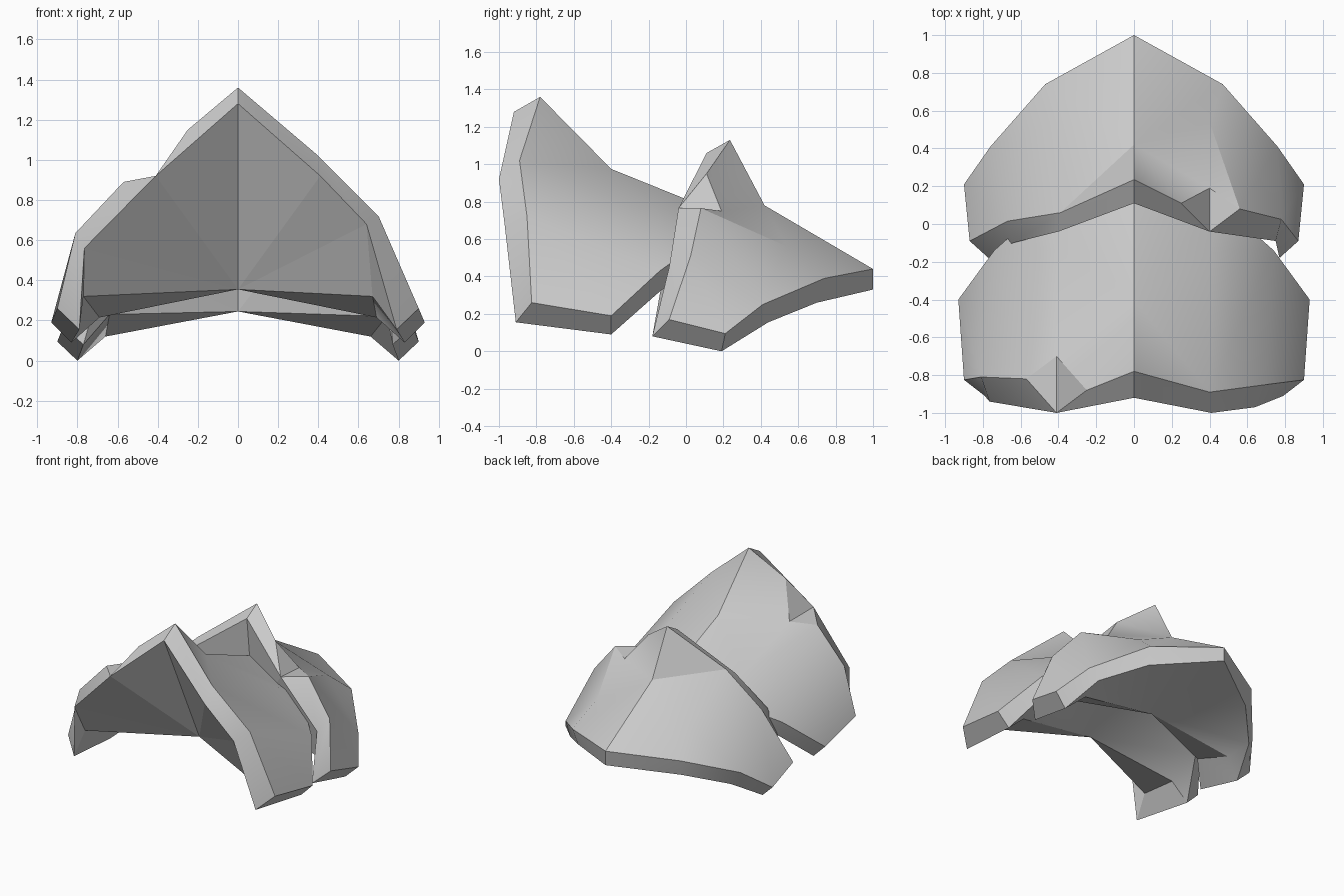
import bpy
import bmesh
import math
from mathutils import Vector

cube = bpy.data.objects.get("Cube")
if cube:
    bpy.data.objects.remove(cube, do_unlink=True)

# Plain grey metal
metal = bpy.data.materials.new("grey metal")
metal.use_nodes = True
GREY = (0.6, 0.6, 0.6, 1)
metal.diffuse_color = GREY
metal.node_tree.nodes["Principled BSDF"].inputs["Base Color"].default_value = GREY

# Faces of half a plate, each letter is a named corner point:
# a-d outer front rim, e f mid shell, g-j outer back rim,
# k-n inner front rim, o-r lower back rim, s t u hollow, v-x battle notch
SHARED = ("efhg fih cdji cdnm djrn jiqr ihpq hgop "
          "ukl ulm ums smn ust snrt trq utq uqp upo").split()
WHOLE_EDGE = "abe bfe bcif ablk bcml".split()
NOTCHED_EDGE = "ave vxe xfe xwf wcif avlk vxl xwl wcml".split()
FLAT = set("ukl ulm ums smn vxl xwl".split())


def add_half(bm, points, faces, side):
    """Add one half of a plate on the given side of the ridge."""
    verts = {key: bm.verts.new(Vector((p[0] * side, p[1], p[2])))
             for key, p in points.items()}
    for face in faces:
        bm.faces.new([verts[key] for key in face]).smooth = face not in FLAT


def make_plate(name, points, notch, notch_side):
    """Join a whole half and a notched half along the ridge."""
    bm = bmesh.new()
    add_half(bm, points, SHARED + WHOLE_EDGE, -notch_side)
    add_half(bm, {**points, **notch}, SHARED + NOTCHED_EDGE, notch_side)
    bmesh.ops.delete(bm, geom=[v for v in bm.verts if not v.link_faces],
                     context='VERTS')
    bmesh.ops.remove_doubles(bm, verts=bm.verts[:], dist=0.001)
    bmesh.ops.recalc_face_normals(bm, faces=bm.faces[:])
    # Keep the folds crisp and the shallow bends smooth
    for edge in bm.edges:
        edge.smooth = edge.calc_face_angle(math.pi) < math.radians(30)
    mesh = bpy.data.meshes.new(name)
    bm.to_mesh(mesh)
    bm.free()
    mesh.materials.append(metal)
    bpy.context.collection.objects.link(bpy.data.objects.new(name, mesh))


# Front plate, notched on its right
front_points = dict(
    a=(0, -.78, 1.36), b=(.4, -.89, 1.02), c=(.7, -.85, .72), d=(.9, -.825, .26),
    e=(0, -.4, .975), f=(.41, -.14, .73),
    g=(0, .28, .7), h=(.47, .1, .6), i=(.74, -.14, .43), j=(.93, -.4, .19),
    k=(0, -.92, 1.28), l=(.41, -1, .92), m=(.64, -.97, .68), n=(.79, -.91, .155),
    o=(0, .28, .6), p=(.45, .08, .48), q=(.69, -.14, .32), r=(.83, -.4, .09),
    s=(.67, -.8, .32), t=(.69, -.4, .215), u=(0, -.48, .355))
front_notch = dict(
    v=(.25, -.88, 1.15), w=(.57, -.82, .89), x=(.41, -.7, .92),
    c=(.81, -.81, .635), m=(.765, -.94, .56), s=(.77, -.8, .32))
make_plate("front_plate", front_points, front_notch, -1)

# Back plate, notched on its left
back_points = dict(
    a=(0, .235, 1.13), b=(.39, .06, .83), c=(.67, .015, .57), d=(.87, -.09, .17),
    e=(0, .42, .78), f=(.4, .54, .56),
    g=(0, 1, .44), h=(.47, .74, .39), i=(.76, .41, .25), j=(.9, .21, .095),
    k=(0, .11, 1.06), l=(.4, -.04, .765), m=(.64, -.1, .53), n=(.77, -.18, .08),
    o=(0, 1, .33), p=(.45, .7, .26), q=(.7, .44, .155), r=(.8, .19, 0),
    s=(.64, -.06, .23), t=(.66, .25, .12), u=(0, .2, .245))
back_notch = dict(
    v=(.25, .11, .95), w=(.56, .08, .765), x=(.4, .19, .75),
    c=(.78, .025, .51), m=(.75, -.09, .45), s=(.74, -.04, .22))
make_plate("back_plate", back_points, back_notch, 1)
